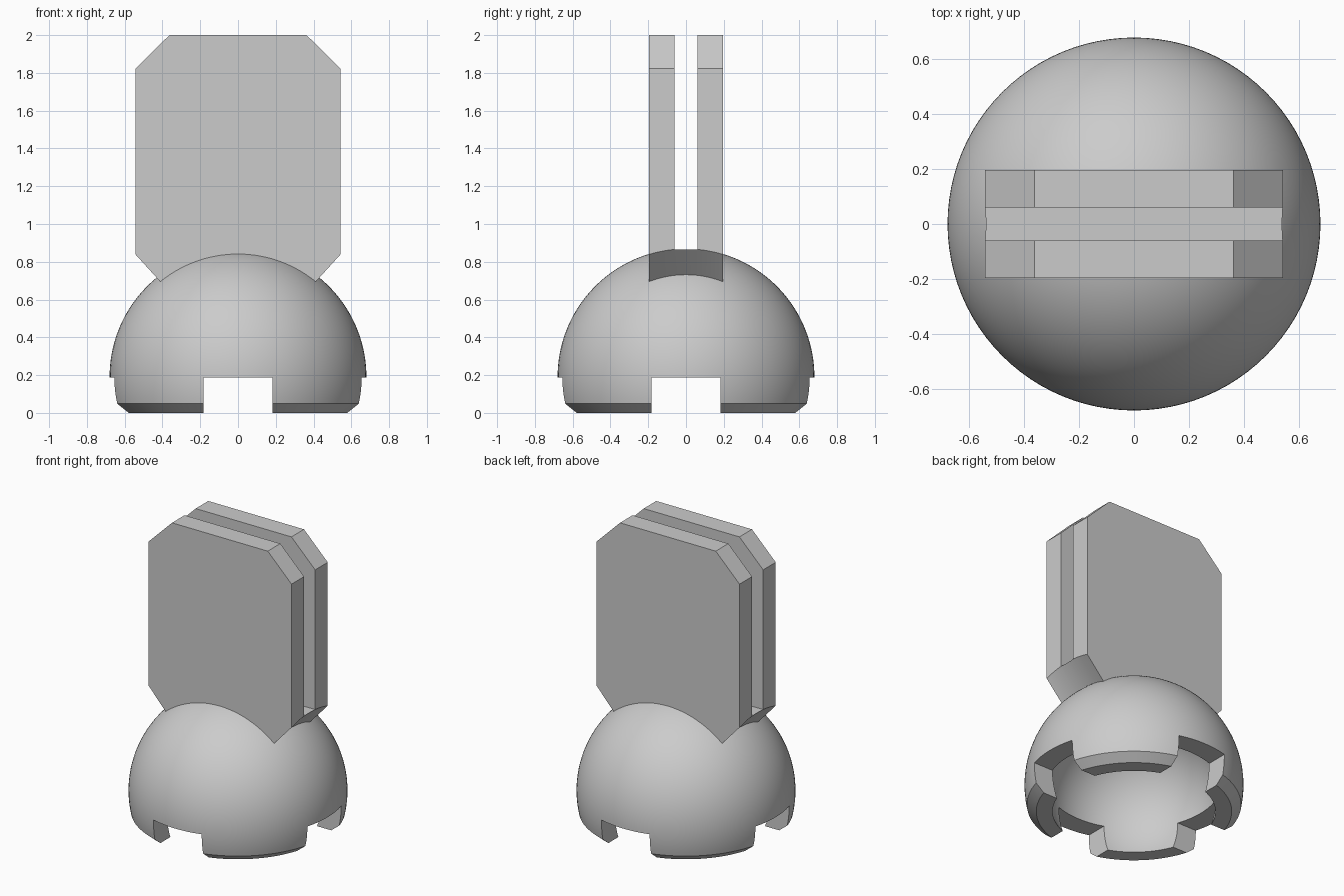
import bpy, bmesh
from math import sin, cos, radians, sqrt, pi
from mathutils import Matrix, Vector

if "Cube" in bpy.data.objects:
    bpy.data.objects.remove(bpy.data.objects["Cube"])

CZ = 0.19            # height of the ball centre
R_OUT, R_IN = 0.68, 0.54
HALF_Y = 0.196       # half thickness of the double plate
GAP = 0.06           # half width of the gap between plates

grey = bpy.data.materials.new("grey plastic")
grey.use_nodes = True
colour = (0.6, 0.6, 0.6, 1)
grey.diffuse_color = colour
grey.node_tree.nodes["Principled BSDF"].inputs["Base Color"].default_value = colour


def make_object(name, bm):
    bmesh.ops.recalc_face_normals(bm, faces=bm.faces)
    mesh = bpy.data.meshes.new(name)
    bm.to_mesh(mesh)
    bm.free()
    mesh.materials.append(grey)
    obj = bpy.data.objects.new(name, mesh)
    bpy.context.collection.objects.link(obj)
    return obj


def cut_box(obj, low, high):
    """Cut an axis-aligned box out of an object."""
    low, high = Vector(low), Vector(high)
    bm = bmesh.new()
    bmesh.ops.create_cube(bm, size=1, matrix=Matrix.Translation((low + high) / 2)
                          @ Matrix.Diagonal((*(high - low), 1)))
    cutter = make_object("cutter", bm)
    cutter.hide_render = True
    mod = obj.modifiers.new("cut", 'BOOLEAN')
    mod.operation, mod.solver, mod.object = 'DIFFERENCE', 'EXACT', cutter
    bpy.context.view_layer.objects.active = obj
    bpy.ops.object.modifier_apply(modifier=mod.name)
    bpy.data.objects.remove(cutter)


def smooth(obj):
    bpy.ops.object.select_all(action='DESELECT')
    obj.select_set(True)
    bpy.context.view_layer.objects.active = obj
    bpy.ops.object.shade_smooth_by_angle(angle=radians(30))


def arc(radius, start, end, steps):
    """Profile points on a circle around the ball centre, angles from the top."""
    for i in range(steps + 1):
        a = radians(start + (end - start) * i / steps)
        yield radius * sin(a), CZ + radius * cos(a)


# Hollow socket: thick shell profile with a chamfered rim, spun around z
outer = list(arc(R_OUT, 9.3, 102, 40))
inner = list(arc(R_IN, 110.6, 0, 40))
profile = [(0, outer[0][1])] + outer + [(0.607, 0), (inner[0][0], 0)] + inner
bm = bmesh.new()
verts = [bm.verts.new((r, 0, z)) for r, z in profile]
edges = [bm.edges.new(pair) for pair in zip(verts, verts[1:])]
bmesh.ops.spin(bm, geom=verts + edges, cent=(0, 0, 0), axis=(0, 0, 1),
               angle=2 * pi, steps=96, use_duplicate=False)
bmesh.ops.remove_doubles(bm, verts=bm.verts, dist=0.0001)
socket = make_object("ball_socket", bm)

# Four notches that leave spring fingers on the rim
cut_box(socket, (-0.183, -1, -0.1), (0.183, 1, 0.187))
cut_box(socket, (-1, -0.183, -0.1), (1, 0.183, 0.187))
smooth(socket)


# Double plate: eight-sided outline whose lower corners follow a cone about x
def plate_outline(y):
    def around(radius):
        return CZ + sqrt(radius ** 2 - y ** 2)
    half = [(0.363, 2), (0.543, 1.822), (0.543, around(0.678)), (0.37, around(0.499))]
    # underside buried inside the socket wall
    half += [(x, CZ + sqrt(0.61 ** 2 - x * x - y * y)) for x in (0.3, 0.2, 0.1)]
    return half + [(-x, z) for x, z in reversed(half)]


bm = bmesh.new()
STEPS = 20
rings = []
for i in range(STEPS + 1):
    y = HALF_Y * (2 * i / STEPS - 1)
    rings.append([bm.verts.new((x, y, z)) for x, z in plate_outline(y)])
for a, b in zip(rings, rings[1:]):
    for i in range(len(a)):
        bm.faces.new((a[i - 1], a[i], b[i], b[i - 1]))
bm.faces.new(rings[0])
bm.faces.new(rings[-1])
plates = make_object("clip_plates", bm)

# Open gap between the two plates
cut_box(plates, (-1, -GAP, 0.865), (1, GAP, 3))
smooth(plates)
